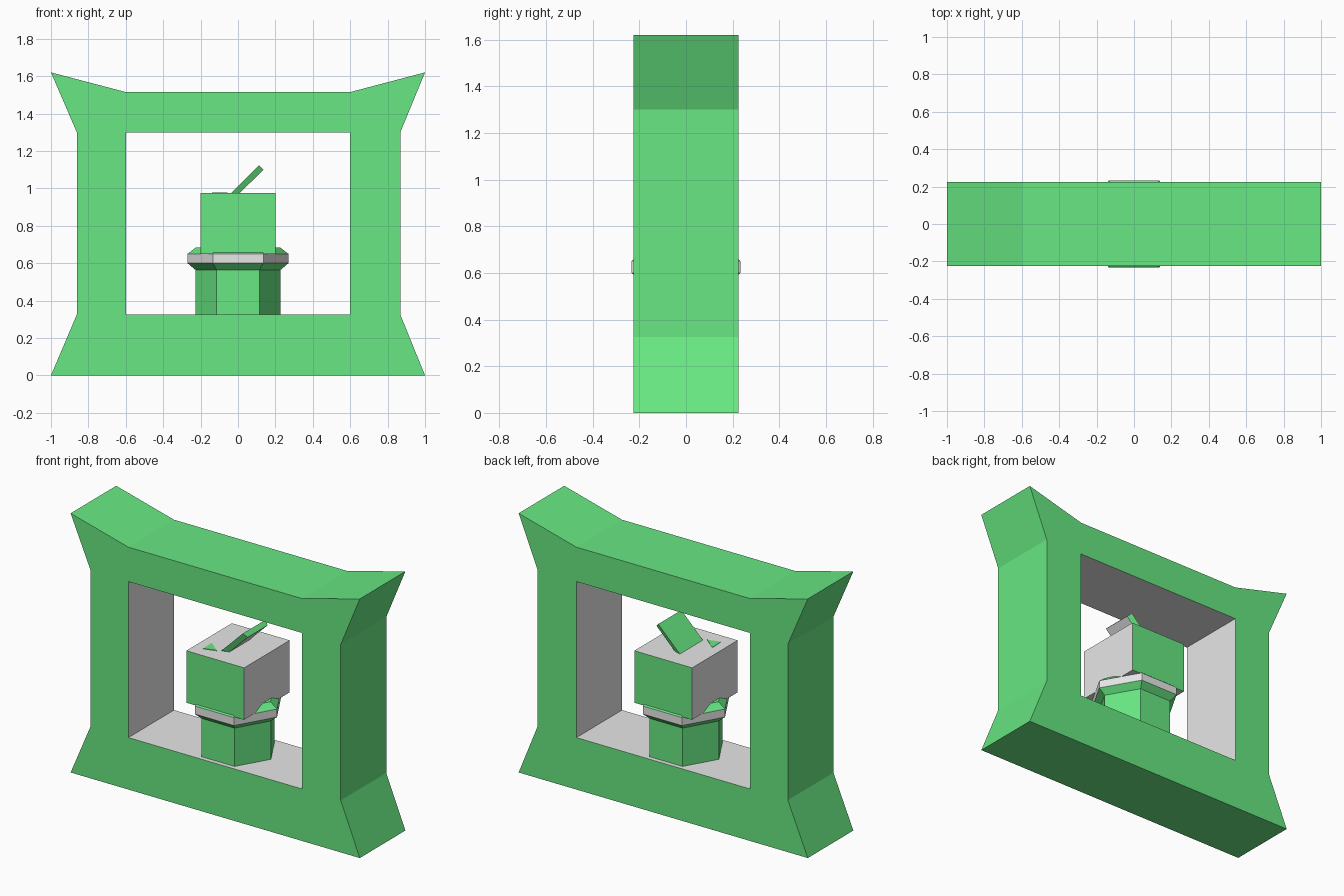
import bpy
import bmesh
from math import pi
from mathutils import Matrix

cube = bpy.data.objects.get("Cube")
if cube:
    bpy.data.objects.remove(cube)


def material(name, rgb):
    mat = bpy.data.materials.new(name)
    mat.use_nodes = True
    mat.diffuse_color = (*rgb, 1)
    mat.node_tree.nodes["Principled BSDF"].inputs["Base Color"].default_value = (*rgb, 1)
    return mat


MATERIALS = [material("green", (0.138, 0.81, 0.225)),
             material("light_grey", (0.8, 0.8, 0.8))]


def finish(name, bm, is_grey=lambda face: False):
    """Turn a bmesh into an object; faces matching the rule become grey."""
    bmesh.ops.recalc_face_normals(bm, faces=bm.faces)
    bm.normal_update()
    for face in bm.faces:
        face.material_index = int(is_grey(face))
    mesh = bpy.data.meshes.new(name)
    bm.to_mesh(mesh)
    bm.free()
    for mat in MATERIALS:
        mesh.materials.append(mat)
    obj = bpy.data.objects.new(name, mesh)
    bpy.context.collection.objects.link(obj)
    return obj


def hex_stack(name, profile, is_grey=lambda face: False):
    """Six-sided solid from (radius, height) pairs, with a corner facing front."""
    bm = bmesh.new()
    rings = []
    for radius, z in profile:
        matrix = Matrix.Translation((0, 0, z)) @ Matrix.Rotation(pi / 2, 4, "Z")
        made = bmesh.ops.create_circle(bm, segments=6, radius=radius, matrix=matrix)
        rings.append(made["verts"])
    for low, high in zip(rings, rings[1:]):
        for i in range(6):
            j = (i + 1) % 6
            bm.faces.new((low[i], low[j], high[j], high[i]))
    bm.faces.new(rings[0])
    bm.faces.new(rings[-1])
    return finish(name, bm, is_grey)


# Flared frame: four flat pieces around the opening, extruded in depth
HALF_DEPTH, INNER, SILL, HEAD = 0.225, 0.6, 0.325, 1.3
pieces = [
    [(-1, 0), (1, 0), (0.868, SILL), (INNER, SILL), (-INNER, SILL), (-0.862, SILL)],
    [(0.868, SILL), (0.868, HEAD), (INNER, HEAD), (INNER, SILL)],
    [(-0.862, SILL), (-INNER, SILL), (-INNER, HEAD), (-0.862, HEAD)],
    [(0.868, HEAD), (1, 1.62), (INNER, 1.515), (-INNER, 1.515), (-1, 1.62),
     (-0.862, HEAD), (-INNER, HEAD), (INNER, HEAD)],
]
bm = bmesh.new()
corners = {}
for piece in pieces:
    for point in piece:
        if point not in corners:
            corners[point] = bm.verts.new((point[0], -HALF_DEPTH, point[1]))
    bm.faces.new([corners[point] for point in piece])
extruded = bmesh.ops.extrude_face_region(bm, geom=bm.faces[:], use_keep_orig=True)
moved = [e for e in extruded["geom"] if isinstance(e, bmesh.types.BMVert)]
bmesh.ops.translate(bm, verts=moved, vec=(0, 2 * HALF_DEPTH, 0))


def lines_opening(face):
    return abs(face.normal.y) < 0.5 and all(
        abs(v.co.x) < INNER + 0.01 and SILL - 0.01 < v.co.z < HEAD + 0.01
        for v in face.verts)


finish("frame", bm, lines_opening)

# Six-sided post and its collar with a grey band
hex_stack("post", [(0.228, SILL), (0.228, 0.57)])
hex_stack("collar", [(0.225, 0.562), (0.27, 0.6), (0.27, 0.65), (0.225, 0.684)],
          lambda face: abs(face.normal.z) < 0.1)

# Block: green front and back, grey elsewhere
bm = bmesh.new()
bmesh.ops.create_cube(bm, size=1)
bmesh.ops.scale(bm, vec=(0.4, 0.45, 0.325), verts=bm.verts)
bmesh.ops.translate(bm, vec=(0, 0, 0.8125), verts=bm.verts)
finish("block", bm, lambda face: abs(face.normal.y) < 0.5)

# Leaning lever plate: wide upper face, narrower grey underside
bm = bmesh.new()
upper = [(-0.037, 0.975), (0.112, 1.123)]
under = [(0.01, 0.975), (0.136, 1.1)]
sides = []
for sign in (-1, 1):
    loop = [bm.verts.new((x, sign * 0.114, z)) for x, z in upper]
    loop += [bm.verts.new((x, sign * 0.098, z)) for x, z in reversed(under)]
    bm.faces.new(loop)
    sides.append(loop)
for i in range(4):
    j = (i + 1) % 4
    bm.faces.new((sides[0][i], sides[0][j], sides[1][j], sides[1][i]))
finish("lever", bm, lambda face: face.normal.z < -0.5 and face.normal.x > 0.3)

# Small triangular mark on the block top
bm = bmesh.new()
outline = [(-0.057, -0.128), (-0.14, -0.06), (-0.136, -0.15)]
base = bm.faces.new([bm.verts.new((x, y, 0.974)) for x, y in outline])
raised = bmesh.ops.extrude_face_region(bm, geom=[base], use_keep_orig=True)
bmesh.ops.translate(bm, vec=(0, 0, 0.004),
                    verts=[e for e in raised["geom"] if isinstance(e, bmesh.types.BMVert)])
finish("top_mark", bm)
